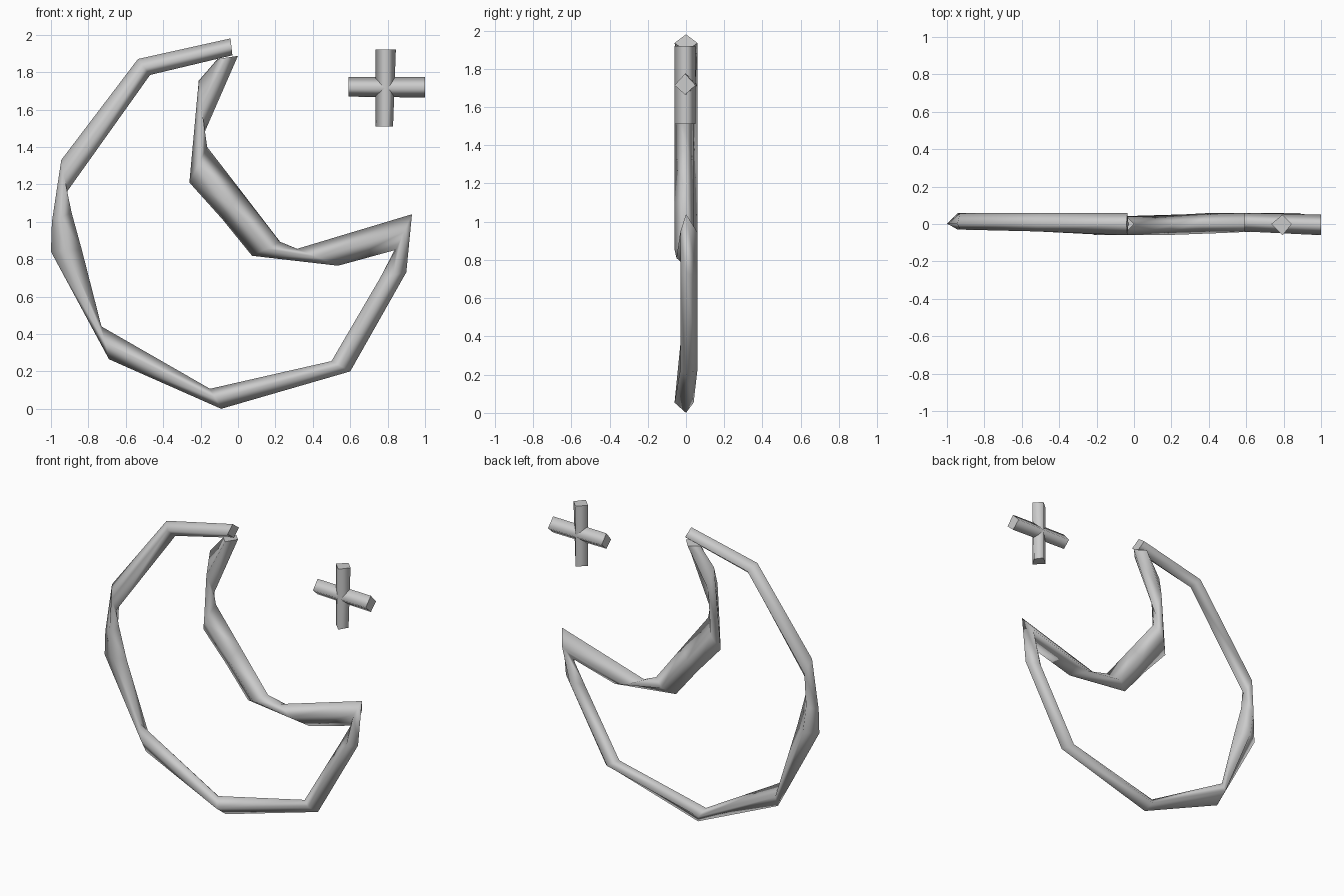
import bpy, bmesh

if "Cube" in bpy.data.objects:
    bpy.data.objects.remove(bpy.data.objects["Cube"])

grey = bpy.data.materials.new("plain grey")
grey.diffuse_color = (0.6, 0.6, 0.6, 1)
grey.use_nodes = True
grey.node_tree.nodes["Principled BSDF"].inputs["Base Color"].default_value = grey.diffuse_color


def tube(name, rings):
    """Four-sided tube through rings of four points, smooth sides and flat end caps."""
    bm = bmesh.new()
    vs = [[bm.verts.new(p) for p in ring] for ring in rings]
    for a, b in zip(vs, vs[1:]):
        for k in range(4):
            n = (k + 1) % 4
            bm.faces.new((a[k], a[n], b[n], b[k])).smooth = True
    for ring in (vs[0], vs[-1]):
        cap = bm.faces.new(ring)
        for e in cap.edges:
            e.smooth = False
    bmesh.ops.recalc_face_normals(bm, faces=bm.faces)
    me = bpy.data.meshes.new(name)
    bm.to_mesh(me)
    bm.free()
    me.materials.append(grey)
    ob = bpy.data.objects.new(name, me)
    bpy.context.collection.objects.link(ob)
    return ob


def moon_ring(ox, oz, ix, iz, front, back):
    """Diamond section: outer corner, front corner, inner corner, back corner."""
    mx, mz = (ox + ix) / 2, (oz + iz) / 2
    return [(ox, 0, oz), (mx, front, mz), (ix, 0, iz), (mx, back, mz)]


# Crescent outline: one bent tube from the upper tip, round the back, and up the hollow
crescent = [
    (-0.04, 1.98, -0.03, 1.89, -0.06, 0.06),
    (-0.535, 1.87, -0.47, 1.785, -0.04, 0.06),
    (-0.945, 1.33, -0.915, 1.16, -0.03, 0.06),
    (-0.995, 1.00, -0.89, 1.05, -0.03, 0.06),
    (-1.00, 0.84, -0.835, 0.85, -0.03, 0.06),
    (-0.69, 0.265, -0.73, 0.44, -0.03, 0.06),
    (-0.09, 0.00, -0.15, 0.107, -0.06, 0.04),
    (0.60, 0.20, 0.50, 0.255, -0.03, 0.06),
    (0.90, 0.73, 0.76, 0.70, -0.03, 0.06),
    (0.93, 1.04, 0.845, 0.85, -0.03, 0.06),
    (0.315, 0.855, 0.535, 0.765, -0.05, 0.06),
    (0.225, 0.893, 0.075, 0.818, -0.06, 0.045),
    (0.02, 1.16, -0.085, 1.015, -0.06, 0.04),
    (-0.165, 1.40, -0.26, 1.21, -0.06, 0.04),
    (-0.18, 1.475, -0.21, 1.754, -0.06, 0.04),
    (0.00, 1.887, -0.11, 1.87, -0.06, 0.06),
]
tube("crescent_outline", [moon_ring(*r) for r in crescent])

# Small plus sign: an upright bar and a crossing bar, both diamond in section
CX, CZ = 0.794, 1.714


def upright(z, right):
    return [(CX - 0.06, 0, z), (CX, -0.06, z), (CX + right, 0, z), (CX, 0.05, z)]


def crossing(x, y0, y1, low):
    ym = (y0 + y1) / 2
    return [(x, ym, CZ + 0.06), (x, y0, CZ), (x, ym, CZ - low), (x, y1, CZ)]


tube("plus_upright", [upright(1.51, 0.035), upright(1.92, 0.05)])
tube("plus_crossbar", [crossing(0.59, -0.04, 0.06, 0.045), crossing(1.0, -0.06, 0.05, 0.05)])
